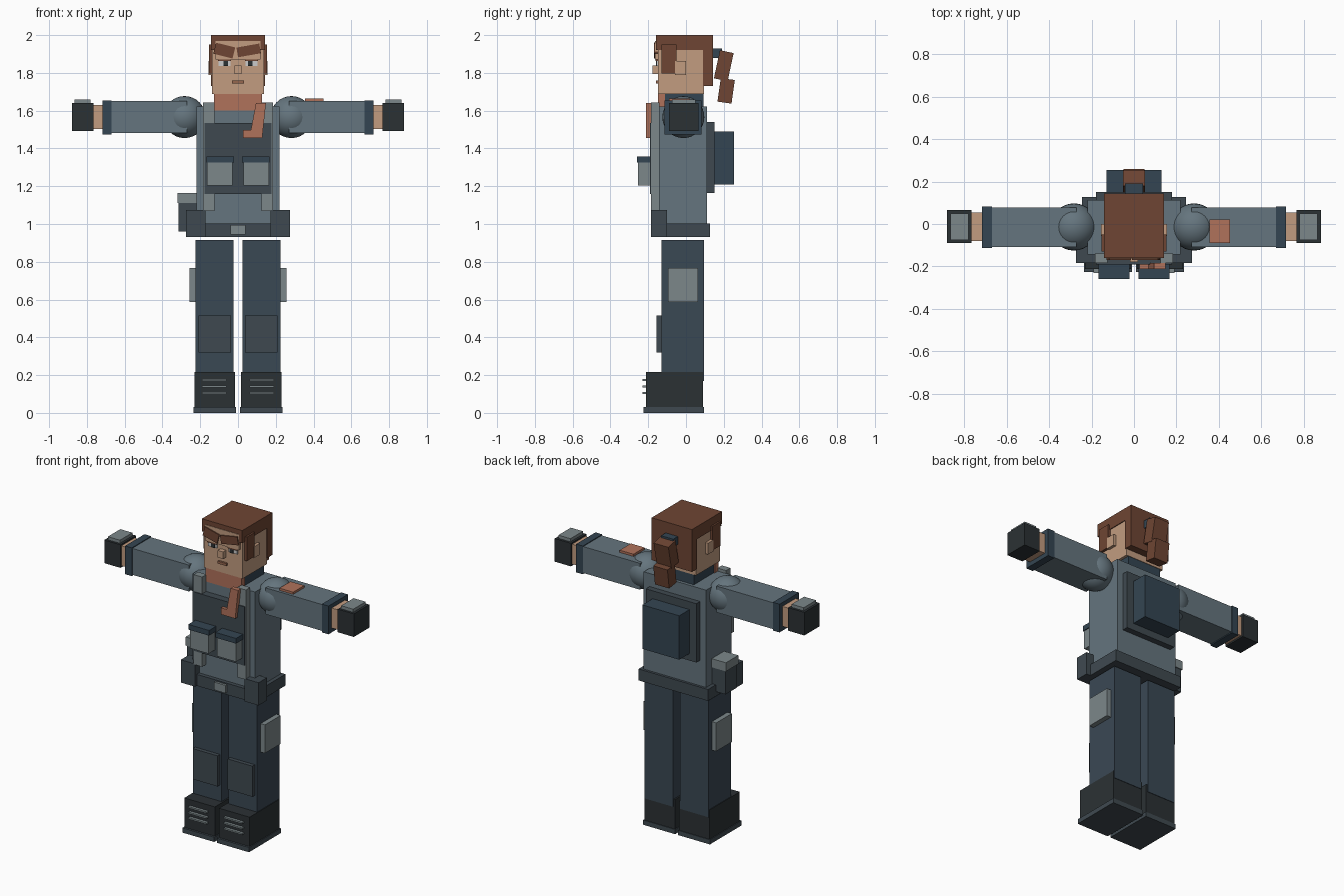
import bpy, math
from mathutils import Euler

if "Cube" in bpy.data.objects:
    bpy.data.objects.remove(bpy.data.objects["Cube"])


def mat(name, hexcol):
    m = bpy.data.materials.new(name)
    rgb = [int(hexcol[i:i + 2], 16) / 255 for i in (0, 2, 4)]
    m.diffuse_color = [((c + 0.055) / 1.055) ** 2.4 for c in rgb] + [1]
    m.use_nodes = True
    m.node_tree.nodes["Principled BSDF"].inputs["Base Color"].default_value = m.diffuse_color
    return m


SLATE = mat("slate", "65757E")
NAVY = mat("navy", "344552")
TROUSER = mat("trouser", "3A4854")
DARK = mat("dark", "3F4950")
BLACK = mat("black", "2B3134")
GREY = mat("grey", "7C878A")
SKIN = mat("skin", "C29C80")
HAIR = mat("hair", "6E4533")
CORAL = mat("coral", "B0725B")
LIP = mat("lip", "96674F")
WHITE = mat("white", "CFCFCB")

QUADS = [(0, 1, 3, 2), (4, 6, 7, 5), (0, 4, 5, 1), (2, 3, 7, 6), (0, 2, 6, 4), (1, 5, 7, 3)]


def mesh(name, verts, faces, m):
    me = bpy.data.meshes.new(name)
    me.from_pydata(verts, [], faces)
    me.materials.append(m)
    ob = bpy.data.objects.new(name, me)
    bpy.context.collection.objects.link(ob)
    return ob


def box(name, m, x, y, z, rot=(0, 0, 0)):
    """Box from (min, max) ranges, optionally turned about its centre in degrees."""
    c = [(r[0] + r[1]) / 2 for r in (x, y, z)]
    h = [(r[1] - r[0]) / 2 for r in (x, y, z)]
    v = [(i * h[0], j * h[1], k * h[2]) for i in (-1, 1) for j in (-1, 1) for k in (-1, 1)]
    ob = mesh(name, v, QUADS, m)
    ob.location = c
    ob.rotation_euler = Euler([math.radians(a) for a in rot])
    return ob


def pair(name, m, x, y, z):
    box("right_" + name, m, (-x[1], -x[0]), y, z)
    box("left_" + name, m, x, y, z)


# Boots and legs
pair("sole", DARK, (.01, .235), (-.225, .095), (0, .03))
pair("boot", BLACK, (.015, .23), (-.212, .091), (.03, .217))
for z in (.105, .14, .175):
    pair("boot_lace", GREY, (.06, .19), (-.23, -.20), (z - .005, z + .005))
pair("leg", TROUSER, (.025, .226), (-.13, .094), (.17, .914))
pair("knee_pad", DARK, (.036, .21), (-.155, -.12), (.32, .515))
pair("thigh_pocket", GREY, (.22, .257), (-.095, .063), (.587, .768))

# Torso, belt and pouches
box("torso", SLATE, (-.22, .22), (-.143, .112), (.95, 1.623))
box("belt", DARK, (-.245, .245), (-.168, .128), (.93, 1.003))
box("buckle", GREY, (-.04, .04), (-.183, -.16), (.945, .995))
pair("belt_pouch", DARK, (.173, .274), (-.184, -.10), (.93, 1.075))
box("holster", DARK, (-.314, -.21), (-.065, .05), (.96, 1.11))
box("holster_cap", GREY, (-.32, -.21), (-.07, .055), (1.11, 1.165))

# Chest rig
pair("strap", GREY, (.124, .184), (-.184, -.14), (1.07, 1.642))
box("chest_plate", DARK, (-.178, .178), (-.19, -.14), (1.16, 1.535))
pair("chest_pouch", GREY, (.03, .163), (-.253, -.185), (1.205, 1.325))
pair("chest_pouch_flap", NAVY, (.022, .168), (-.26, -.185), (1.325, 1.358))

# Backpack
box("back_plate", DARK, (-.178, .178), (.11, .15), (1.165, 1.54))
box("backpack", NAVY, (-.13, .13), (.148, .254), (1.21, 1.49))

# Collar and scarf
box("collar", NAVY, (-.12, .12), (-.115, .092), (1.58, 1.692))
box("scarf", CORAL, (-.126, .126), (-.147, -.11), (1.60, 1.692))
tail = [(.095, 1.64), (.148, 1.64), (.128, 1.455), (.027, 1.455), (.027, 1.497), (.068, 1.497)]
n = len(tail)
mesh("scarf_tail", [(x, y, z) for y in (-.211, -.183) for x, z in tail],
     [tuple(reversed(range(n))), tuple(range(n, 2 * n))]
     + [(i, (i + 1) % n, n + (i + 1) % n, n + i) for i in range(n)], CORAL)

# Arms
pair("sleeve", SLATE, (.27, .68), (-.108, .078), (1.482, 1.65))
pair("cuff", NAVY, (.67, .717), (-.113, .082), (1.475, 1.655))
pair("wrist", SKIN, (.715, .77), (-.08, .053), (1.503, 1.63))
pair("fist", BLACK, (.766, .88), (-.09, .065), (1.493, 1.64))
pair("knuckle_guard", GREY, (.78, .865), (-.075, .05), (1.64, 1.66))
box("arm_patch", CORAL, (.355, .452), (-.09, .022), (1.64, 1.664))
for side, s in (("right", -1), ("left", 1)):
    bpy.ops.mesh.primitive_uv_sphere_add(segments=32, ring_count=16, radius=.111,
                                         location=(s * .283, -.014, 1.566))
    ob = bpy.context.object
    ob.name = side + "_shoulder"
    ob.data.materials.append(SLATE)
    bpy.ops.object.shade_smooth()

# Head and face
box("head", SKIN, (-.137, .137), (-.148, .095), (1.688, 1.94))
pair("ear", SKIN, (.13, .155), (-.057, 0), (1.79, 1.862))
box("nose", SKIN, (-.019, .019), (-.178, -.14), (1.793, 1.838))
box("mouth", LIP, (-.031, .031), (-.16, -.14), (1.744, 1.76))
pair("eye", WHITE, (.04, .103), (-.155, -.14), (1.836, 1.862))
pair("pupil", BLACK, (.052, .077), (-.16, -.14), (1.836, 1.864))
pair("eyelid", HAIR, (.038, .106), (-.162, -.14), (1.862, 1.872))

# Hair
box("hair_top", HAIR, (-.142, .142), (-.16, .143), (1.92, 2.0)).scale = (1, 1, 1)
box("hair_back", HAIR, (-.142, .142), (.09, .143), (1.73, 1.95))
pair("side_lock", HAIR, (.13, .153), (-.13, -.05), (1.797, 1.95))
box("right_fringe", HAIR, (-.125, -.02), (-.17, -.14), (1.888, 1.948), (0, 0, 0)).rotation_euler.y = math.radians(14)
box("left_fringe", HAIR, (-.005, .118), (-.17, -.14), (1.893, 1.945), (0, -10, 0))
box("hair_tie", NAVY, (-.043, .043), (.135, .19), (1.88, 1.93))
box("ponytail_upper", HAIR, (-.052, .052), (.163, .237), (1.762, 1.914), (-12, 0, 0))
box("ponytail_lower", HAIR, (-.05, .05), (.175, .25), (1.642, 1.768), (-8, 0, 0))
# Forehead strip showing under the hair cap
box("forehead", SKIN, (-.12, .12), (-.163, -.14), (1.87, 1.97))
